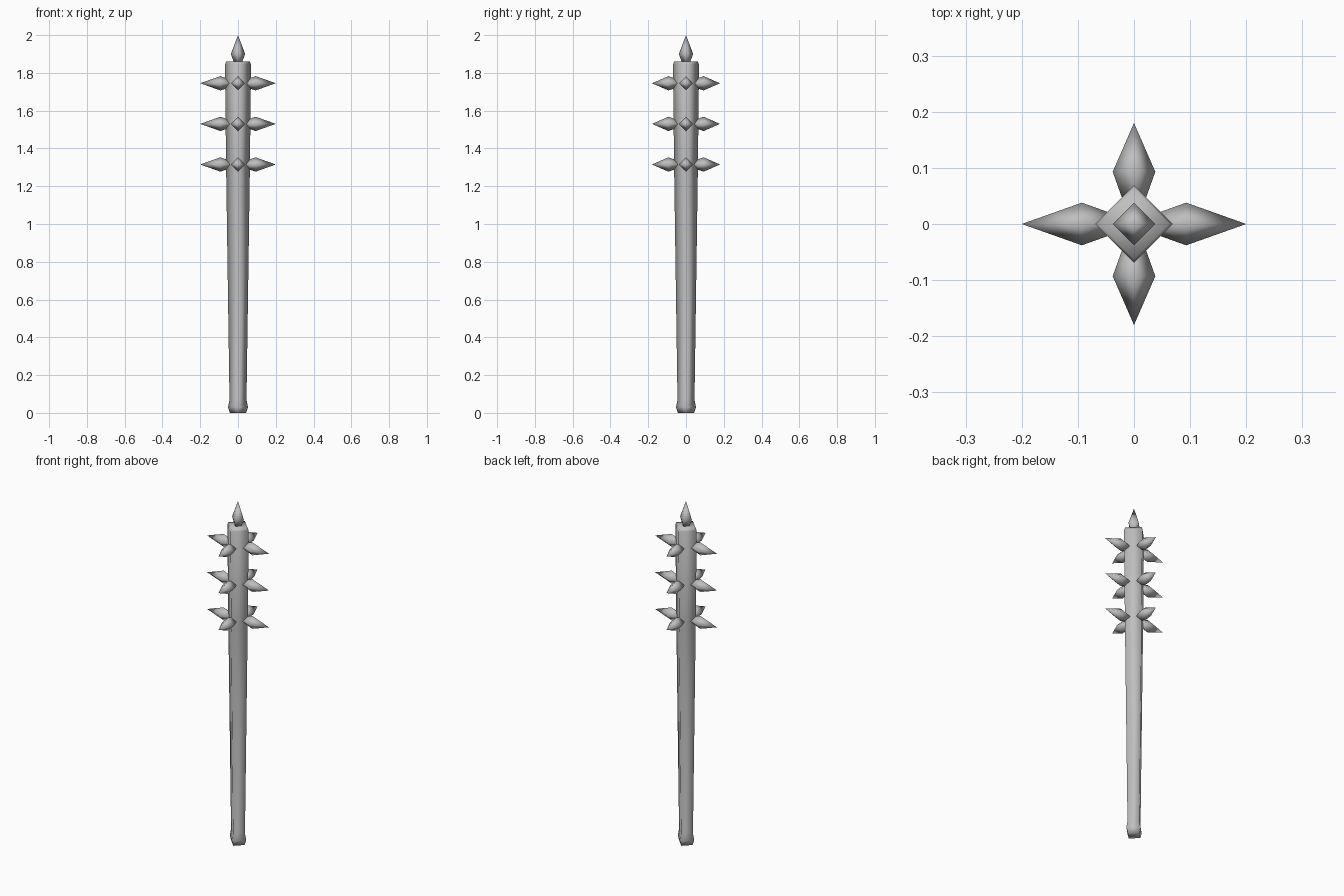
import bpy
import bmesh
from math import pi
from mathutils import Matrix

if "Cube" in bpy.data.objects:
    bpy.data.objects.remove(bpy.data.objects["Cube"], do_unlink=True)

SIDES = 4

grey = bpy.data.materials.new("plain_grey")
grey.use_nodes = True
grey.diffuse_color = (0.52, 0.52, 0.52, 1)
grey.node_tree.nodes["Principled BSDF"].inputs["Base Color"].default_value = grey.diffuse_color


def turned(name, profile, matrix=Matrix()):
    """Square-section solid from (radius, height) pairs; zero radius makes a tip."""
    bm = bmesh.new()
    rings = []
    for radius, height in profile:
        count = SIDES if radius > 0 else 1
        rings.append([bm.verts.new(Matrix.Rotation(2 * pi * i / SIDES, 3, "Z")
                                   @ Matrix.Translation((radius, 0, height)).translation)
                      for i in range(count)])
    for low, high in zip(rings, rings[1:]):
        for i in range(SIDES):
            j = (i + 1) % SIDES
            top = [high[0]] if len(high) == 1 else [high[j], high[i]]
            bm.faces.new([low[i], low[j]] + top)
    for ring in (rings[0], rings[-1]):
        if len(ring) > 1:
            bm.faces.new(ring)
    bmesh.ops.recalc_face_normals(bm, faces=bm.faces)
    bm.transform(matrix)
    mesh = bpy.data.meshes.new(name)
    bm.to_mesh(mesh)
    bm.free()
    mesh.materials.append(grey)
    mesh.shade_smooth()
    obj = bpy.data.objects.new(name, mesh)
    bpy.context.collection.objects.link(obj)
    return obj


# Tapered shaft with a flared pommel and a chamfered top
turned("shaft", [(0.043, 0), (0.053, 0.03), (0.045, 0.07),
                 (0.063, 1.3), (0.069, 1.845), (0.062, 1.86)])

# Spike on the top
turned("top_spike", [(0.021, 1.855), (0.038, 1.9), (0, 2)])

# Three rows of four spikes, longer to the left and right
for row, z in enumerate((1.315, 1.53, 1.745)):
    for k, side in enumerate(("left", "back", "right", "front")):
        tip = 0.18 if k % 2 else 0.2
        place = (Matrix.Translation((0, 0, z))
                 @ Matrix.Rotation(k * pi / 2, 4, "Z")
                 @ Matrix.Rotation(pi / 2, 4, "Y"))
        turned(f"{side}_spike_{row + 1}",
               [(0.019, 0.04), (0.038, 0.093), (0, tip)], place)
